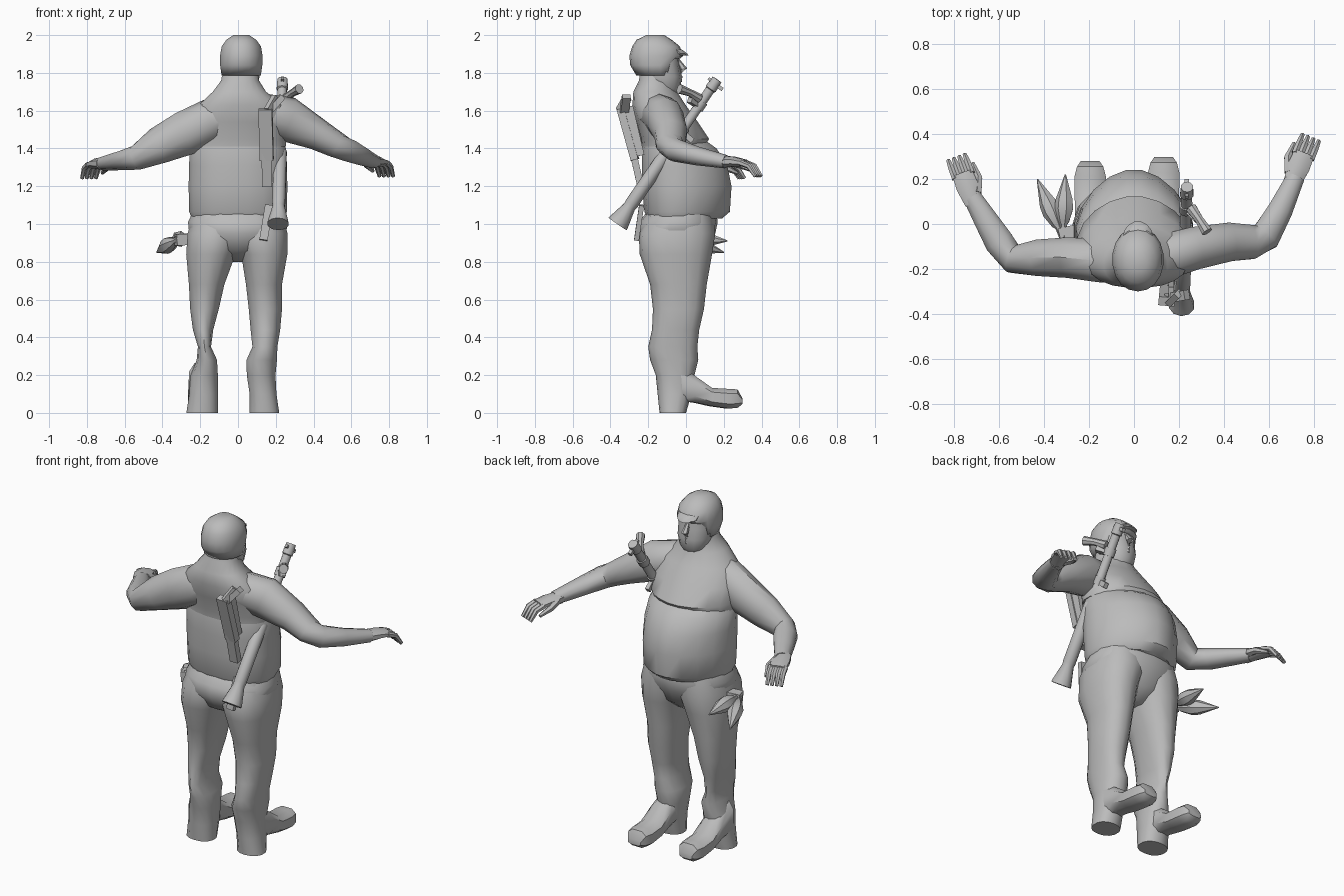
import bpy, bmesh, math
from mathutils import Vector

if "Cube" in bpy.data.objects:
    bpy.data.objects.remove(bpy.data.objects["Cube"])

grey = bpy.data.materials.new("plain grey")
grey.use_nodes = True
grey.diffuse_color = (0.5, 0.5, 0.5, 1)
grey.node_tree.nodes["Principled BSDF"].inputs["Base Color"].default_value = grey.diffuse_color
UP = Vector((0, 0, 1))
parts = []


def skin(name, rings, cap_start=True):
    """Bridge a list of equal point rings into one object."""
    bm = bmesh.new()
    loops = [[bm.verts.new(p) for p in ring] for ring in rings]
    n = len(loops[0])
    for low, high in zip(loops, loops[1:]):
        for i in range(n):
            j = (i + 1) % n
            bm.faces.new((low[i], low[j], high[j], high[i]))
    if cap_start:
        bm.faces.new(loops[0][::-1])
    bm.faces.new(loops[-1])
    bmesh.ops.remove_doubles(bm, verts=bm.verts, dist=0.0005)
    bmesh.ops.recalc_face_normals(bm, faces=bm.faces)
    mesh = bpy.data.meshes.new(name)
    bm.to_mesh(mesh)
    bm.free()
    mesh.materials.append(grey)
    obj = bpy.data.objects.new(name, mesh)
    bpy.context.collection.objects.link(obj)
    parts.append(obj)
    return obj


def squash(value, power):
    return math.copysign(abs(value) ** power, value)


def stack(name, rows, sides=14, along_y=False, power=0.88, front=None, mid=0.5, **caps):
    """Rows of (position, low a, high a, low b, high b) as rounded sections.
    front is the power of the forward half, mid places the widest line."""
    rings = []
    for t, a0, a1, b0, b1 in rows:
        ring = []
        centre = b0 + (b1 - b0) * mid
        for i in range(sides):
            angle = math.tau * (i + 0.5) / sides
            ahead = math.sin(angle) > 0
            p = front if front and ahead else power
            a = (a0 + a1) / 2 + (a1 - a0) / 2 * squash(math.cos(angle), p)
            reach = b1 - centre if ahead else centre - b0
            b = centre + reach * squash(math.sin(angle), p)
            ring.append((a, t, b) if along_y else (a, b, t))
        rings.append(ring)
    return skin(name, rings, **caps)


def tube(name, points, radii, sides=10):
    """Sweep along points; each radius is one number or (wide, tall)."""
    points = [Vector(p) for p in points]
    rings = []
    for i, p in enumerate(points):
        t = (points[min(i + 1, len(points) - 1)] - points[max(i - 1, 0)]).normalized()
        u = t.cross(UP if abs(t.z) < 0.97 else Vector((0, 1, 0))).normalized()
        v = u.cross(t)
        wide, tall = radii[i] if isinstance(radii[i], tuple) else (radii[i], radii[i])
        angles = [math.tau * (k + 0.5) / sides for k in range(sides)]
        rings.append([p + u * wide * math.cos(a) + v * tall * math.sin(a) for a in angles])
    return skin(name, rings)


def bar(name, start, end, wide, tall):
    """Square bar with half sizes wide and tall."""
    size = (wide * math.sqrt(2), tall * math.sqrt(2))
    return tube(name, [start, end], [size, size], 4)


# Belly, hanging over the hips, and the chest with its overhanging front ledge
stack("belly", [
    (1.03, -.245, .245, -.205, .195), (1.065, -.262, .262, -.222, .236),
    (1.2, -.264, .264, -.235, .245), (1.31, -.262, .262, -.235, .222),
    (1.4, -.257, .257, -.234, .165), (1.46, -.22, .22, -.22, .08)],
    20, power=.85, front=1.12, mid=.4)
stack("chest_and_neck", [
    (1.41, -.254, .256, -.233, .1), (1.45, -.255, .26, -.238, .125),
    (1.54, -.25, .265, -.262, .065), (1.63, -.21, .24, -.285, .0),
    (1.7, -.135, .15, -.28, -.045), (1.76, -.09, .112, -.25, -.06),
    (1.82, -.08, .105, -.24, -.07)], 20, power=.9, front=1.08, mid=.42)
stack("hips", [
    (.8, -.05, .05, -.1, .04), (.86, -.17, .17, -.21, .11), (.95, -.262, .26, -.26, .155),
    (1.01, -.268, .264, -.25, .168), (1.06, -.245, .245, -.21, .16)], 18)

# Legs: height, back and front shared; inner and outer edges per side
depth = [(1.05, -.2, .14), (.95, -.25, .155), (.84, -.245, .138), (.68, -.19, .11),
         (.55, -.175, .095), (.44, -.18, .07), (.35, -.2, .06), (.28, -.19, .065),
         (.2, -.16, .045), (.1, -.15, .03), (0, -.14, 0)]
right_edges = [(-.24, .03), (-.27, .03), (-.277, -.01), (-.262, -.07), (-.255, -.1),
               (-.24, -.13), (-.213, -.142), (-.22, -.11), (-.252, -.105), (-.26, -.105),
               (-.275, -.105)]
left_edges = [(-.03, .24), (-.03, .265), (.014, .264), (.04, .235), (.055, .235),
              (.065, .225), (.075, .21), (.043, .208), (.045, .2), (.06, .205), (.06, .22)]
for side, edges in (("right", right_edges), ("left", left_edges)):
    stack(side + "_leg", [(z, a, b, back, front)
                          for (z, back, front), (a, b) in zip(depth, edges)], 14, power=.88)

# Shoes: length, half width, bottom and top
shoe = [(-.08, .068, .055, .27), (.03, .07, .052, .2), (.12, .073, .033, .135),
        (.21, .074, .02, .13), (.255, .062, .024, .127), (.28, .044, .045, .08)]
for side, x, shift in (("right", -.195, 0), ("left", .132, .018)):
    stack(side + "_shoe", [(y + shift, x - w, x + w, low, high)
                           for y, w, low, high in shoe], 8, True, .7)

# Arms, rooted deep inside the chest
tube("left_arm", [(.03, -.16, 1.6), (.14, -.145, 1.585), (.26, -.11, 1.555), (.42, -.08, 1.475),
                  (.52, -.08, 1.42), (.585, -.055, 1.39), (.65, .06, 1.36), (.72, .21, 1.33)],
     [.06, .105, (.1, .12), (.09, .085), (.08, .07), (.07, .062), (.058, .05), (.042, .036)])
tube("right_arm", [(-.02, -.17, 1.59), (-.14, -.165, 1.55), (-.28, -.15, 1.48),
                   (-.42, -.15, 1.415), (-.54, -.155, 1.35), (-.6, -.08, 1.34),
                   (-.66, .02, 1.33), (-.72, .12, 1.32)],
     [.05, (.1, .115), (.095, .118), (.085, .098), (.066, .066), (.068, .055),
      (.056, .046), (.043, .036)])


def hand(side, wrist, heading, sign):
    """Palm, four bent fingers and a thumb."""
    wrist = Vector(wrist)
    d = Vector(heading).normalized()
    across = d.cross(UP)
    inner = -sign * across
    tube(side + "_palm", [wrist - d * .02, wrist + d * .06, wrist + d * .125 - UP * .008],
         [(.042, .036), (.054, .028), (.05, .019)], 8)
    for i in range(4):
        base = wrist + d * .11 + across * (i - 1.5) * .026 - UP * .006
        tube(f"{side}_finger_{i}", [base, base + d * .05 - UP * .018, base + d * .088 - UP * .072],
             [.016, .015, .01], 6)
    root = wrist + d * .02 + inner * .03
    tube(side + "_thumb", [root, root + d * .06 + inner * .03 - UP * .02,
                           root + d * .13 + inner * .028 - UP * .05], [.024, .019, .01], 6)


hand("left", (.71, .2, 1.33), (.38, .92, 0), 1)
hand("right", (-.72, .11, 1.32), (-.35, .94, 0), -1)

# Head with nose, brow and lips
stack("face", [
    (1.69, -.045, .08, -.2, -.05), (1.72, -.068, .102, -.22, -.03),
    (1.78, -.082, .116, -.24, -.022), (1.84, -.086, .12, -.25, -.035),
    (1.92, -.086, .12, -.25, -.04)], 14)
tube("nose", [(.017, -.045, 1.87), (.017, -.012, 1.82), (.017, -.035, 1.797)], [.01, .02, .016], 6)
for name, z, y, half in (("brow", 1.868, -.044, .05), ("upper_lip", 1.778, -.03, .028),
                         ("lower_lip", 1.76, -.031, .026)):
    tube(name, [(.017 - half, y - .012, z), (.017, y, z), (.017 + half, y - .012, z)],
         [.005, .012, .005], 6)

# Helmet: a dome whose rim rises over the face, plus a short brim
helmet = stack("helmet", [
    (1.785, -.088, .122, -.262, -.045), (1.84, -.096, .13, -.295, -.028),
    (1.89, -.097, .132, -.3, -.015), (1.94, -.088, .123, -.285, -.032),
    (1.975, -.063, .098, -.262, -.075), (2, -.025, .06, -.21, -.115)],
    18, power=.95, cap_start=False)
for v in helmet.data.vertices:
    if v.co.y > -.085 and v.co.z < 1.88:
        v.co.z = 1.878 + (v.co.z - 1.84) * .1
helmet.modifiers.new("thickness", "SOLIDIFY").thickness = .01
stack("helmet_brim", [(1.893, -.03, .065, -.075, .014), (1.902, -.045, .08, -.09, .008),
                      (1.925, -.05, .085, -.1, -.022)], 12, power=1)

# Launcher slung through the left shoulder: parts placed along its axis
rear, muzzle = Vector((.212, -.362, 1)), Vector((.236, .165, 1.765))


def on_axis(t, x=0, y=0, z=0):
    return rear.lerp(muzzle, t) + Vector((x, y, z))


tube("launcher_tube", [on_axis(t) for t in (0, .015, .12, .14, .5, .52, .93, .935, 1)],
     [.058, .056, .033, .036, .036, .026, .025, .031, .028], 10)
for t in (.62, .8):
    tube("launcher_band", [on_axis(t), on_axis(t + .05)], [.032, .032], 10)
bar("front_sight", on_axis(.97), on_axis(.97, 0, -.03, .03), .008, .008)
bar("front_sight_foot", on_axis(.97), on_axis(.97, 0, .045, -.03), .01, .01)
bar("trigger_grip", on_axis(.64), on_axis(.64, 0, .06, -.05), .012, .015)
bar("optic_mount", on_axis(.82), on_axis(.82, .05, -.05, .03), .016, .016)
tube("optic", [(.255, .07, 1.665), (.29, .02, 1.695), (.325, -.035, 1.715)], [.026, .02, .026], 8)

# Carbine hanging down the back
bar("carbine_body", (.145, -.345, 1.61), (.152, -.27, 1.34), .036, .02)
bar("carbine_barrel", (.15, -.29, 1.42), (.153, -.24, 1.2), .026, .018)
bar("carbine_rail", (.165, -.31, 1.62), (.17, -.25, 1.36), .012, .03)
bar("carbine_magazine", (.15, -.33, 1.58), (.235, -.315, 1.675), .022, .016)
bar("carbine_stock", (.16, -.35, 1.6), (.2, -.31, 1.67), .015, .02)

# Sheath on the back of the hip
bar("sheath", (.165, -.235, 1.1), (.135, -.262, .915), .022, .013)

# Two spare warheads on the right hip, hung from a small pouch
bar("hip_pouch", (-.25, -.03, .92), (-.33, -.05, .915), .03, .03)
for base, tip in (((-.31, -.07, .925), (-.43, .2, .85)), ((-.315, -.06, .93), (-.305, .22, .91))):
    base, tip = Vector(base), Vector(tip)
    tube("spare_warhead", [base.lerp(tip, t) for t in (0, .2, .25, .45, .6, 1)],
         [.018, .016, .026, .043, .04, .003], 7)

# Soft shading with sharp edges kept
for obj in bpy.context.selected_objects:
    obj.select_set(False)
for obj in parts:
    obj.select_set(True)
bpy.context.view_layer.objects.active = parts[0]
bpy.ops.object.shade_smooth_by_angle(angle=math.radians(42))
